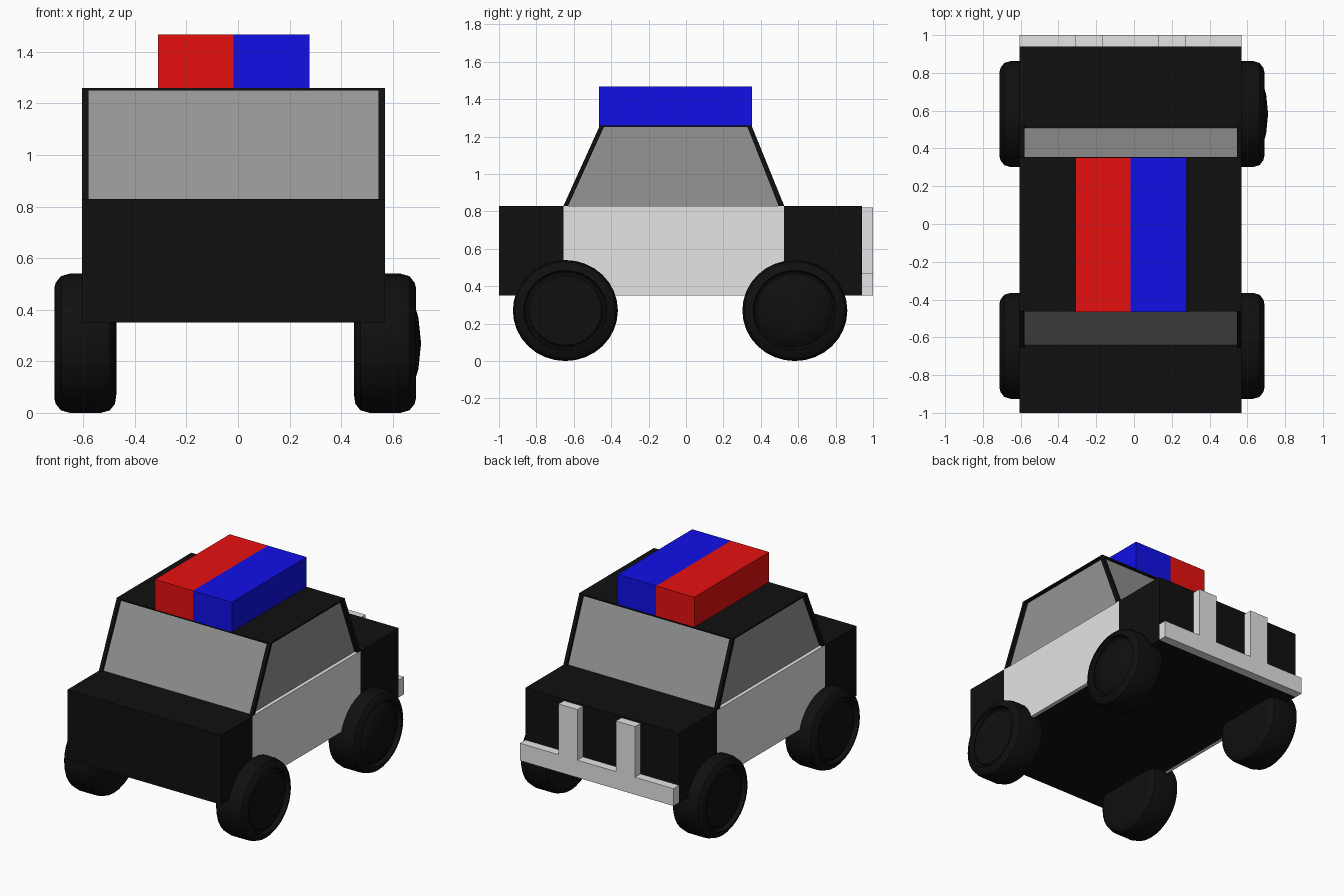
import bpy
import bmesh
import math

cube = bpy.data.objects.get("Cube")
if cube:
    bpy.data.objects.remove(cube, do_unlink=True)


def material(name, color):
    m = bpy.data.materials.new(name)
    m.use_nodes = True
    m.diffuse_color = (*color, 1)
    m.node_tree.nodes["Principled BSDF"].inputs["Base Color"].default_value = (*color, 1)
    return m


black = material("black", (0.005, 0.005, 0.005))
light_grey = material("light grey", (0.78, 0.78, 0.78))
glass_grey = material("glass grey", (0.3, 0.3, 0.3))
red = material("red", (0.8, 0.005, 0.005))
blue = material("blue", (0.005, 0.005, 0.8))


def finish(name, bm, mat):
    bmesh.ops.recalc_face_normals(bm, faces=bm.faces)
    mesh = bpy.data.meshes.new(name)
    bm.to_mesh(mesh)
    bm.free()
    mesh.materials.append(mat)
    obj = bpy.data.objects.new(name, mesh)
    bpy.context.collection.objects.link(obj)
    return obj


def block(name, mat, x, y, z, y_top=None):
    """Box between x, y and z ranges; y_top gives a different range at the top."""
    bm = bmesh.new()
    bmesh.ops.create_cube(bm, size=1)
    for v in bm.verts:
        top = v.co.z > 0
        ys = y_top if top and y_top else y
        v.co = (x[v.co.x > 0], ys[v.co.y > 0], z[top])
    return finish(name, bm, mat)


# Main extents
LEFT, RIGHT = 0.57, -0.605
FLOOR, WAIST, ROOF = 0.35, 0.83, 1.26
FRONT, BACK = -0.655, 0.525
TOP_FRONT, TOP_BACK = -0.46, 0.35
FRAME = 0.025

# Body, slightly narrower between the axles where the doors sit
block("hood", black, (RIGHT, LEFT), (-1, FRONT), (FLOOR, WAIST))
block("trunk", black, (RIGHT, LEFT), (BACK, 0.94), (FLOOR, WAIST))
block("middle_body", black, (RIGHT + FRAME, LEFT - FRAME), (FRONT, BACK), (FLOOR, WAIST))
for side, x in (("left", (LEFT - FRAME, LEFT)), ("right", (RIGHT, RIGHT + FRAME))):
    block(side + "_door", light_grey, x, (FRONT, BACK), (FLOOR, WAIST))

# Cabin: recessed glass, corner pillars and a thin roof
block("window_glass", glass_grey, (RIGHT + FRAME, LEFT - FRAME),
      (FRONT + 0.014, BACK - 0.018), (WAIST, ROOF - 0.01),
      (TOP_FRONT + 0.014, TOP_BACK - 0.014))
for side, x in (("left", (LEFT - FRAME, LEFT)), ("right", (RIGHT, RIGHT + FRAME))):
    block(side + "_front_pillar", black, x, (FRONT, FRONT + 0.025), (WAIST, ROOF),
          (TOP_FRONT, TOP_FRONT + 0.025))
    block(side + "_back_pillar", black, x, (BACK - 0.03, BACK), (WAIST, ROOF),
          (TOP_BACK - 0.025, TOP_BACK))
block("roof", black, (RIGHT, LEFT), (TOP_FRONT - 0.004, TOP_BACK + 0.004), (ROOF - 0.01, ROOF))

# Roof lights
block("red_light", red, (-0.31, -0.018), (-0.465, 0.352), (ROOF, 1.467))
block("blue_light", blue, (-0.018, 0.278), (-0.465, 0.352), (ROOF, 1.467))

# Rear push bar
block("push_bar", light_grey, (RIGHT, LEFT), (0.94, 1), (FLOOR, 0.47))
for side, x in (("left", (0.13, 0.275)), ("right", (-0.31, -0.165))):
    block(side + "_push_post", light_grey, x, (0.94, 1), (0.47, 0.82))


# Wheels: lathed profile of (distance in from the outer face, radius)
def wheel(name, outer, side, y, dome):
    profile = [(0.01 - dome, 0), (0.013 - dome * 0.75, 0.1), (0.016, 0.185), (0.028, 0.195),
               (0.028, 0.205), (0, 0.215), (0.005, 0.235), (0.025, 0.26), (0.06, 0.27),
               (0.18, 0.27), (0.215, 0.26), (0.235, 0.235), (0.24, 0.2), (0.24, 0)]
    bm = bmesh.new()
    verts = [bm.verts.new((-side * d, r, 0)) for d, r in profile]
    edges = [bm.edges.new(pair) for pair in zip(verts, verts[1:])]
    bmesh.ops.spin(bm, geom=verts + edges, cent=(0, 0, 0), axis=(1, 0, 0),
                   angle=math.tau, steps=32)
    bmesh.ops.remove_doubles(bm, verts=bm.verts, dist=0.0005)
    for v in bm.verts:
        v.co.y *= 1.04
    obj = finish(name, bm, black)
    obj.location = (outer, y, 0.27)
    bpy.ops.object.select_all(action="DESELECT")
    obj.select_set(True)
    bpy.context.view_layer.objects.active = obj
    bpy.ops.object.shade_smooth_by_angle(angle=math.radians(35))


for side, outer, sign in (("left", 0.69, 1), ("right", -0.712, -1)):
    wheel(side + "_front_wheel", outer, sign, -0.645, 0)
    # The left rear hub cap bulges outward
    wheel(side + "_back_wheel", outer, sign, 0.582, 0.03 if sign > 0 else 0)
